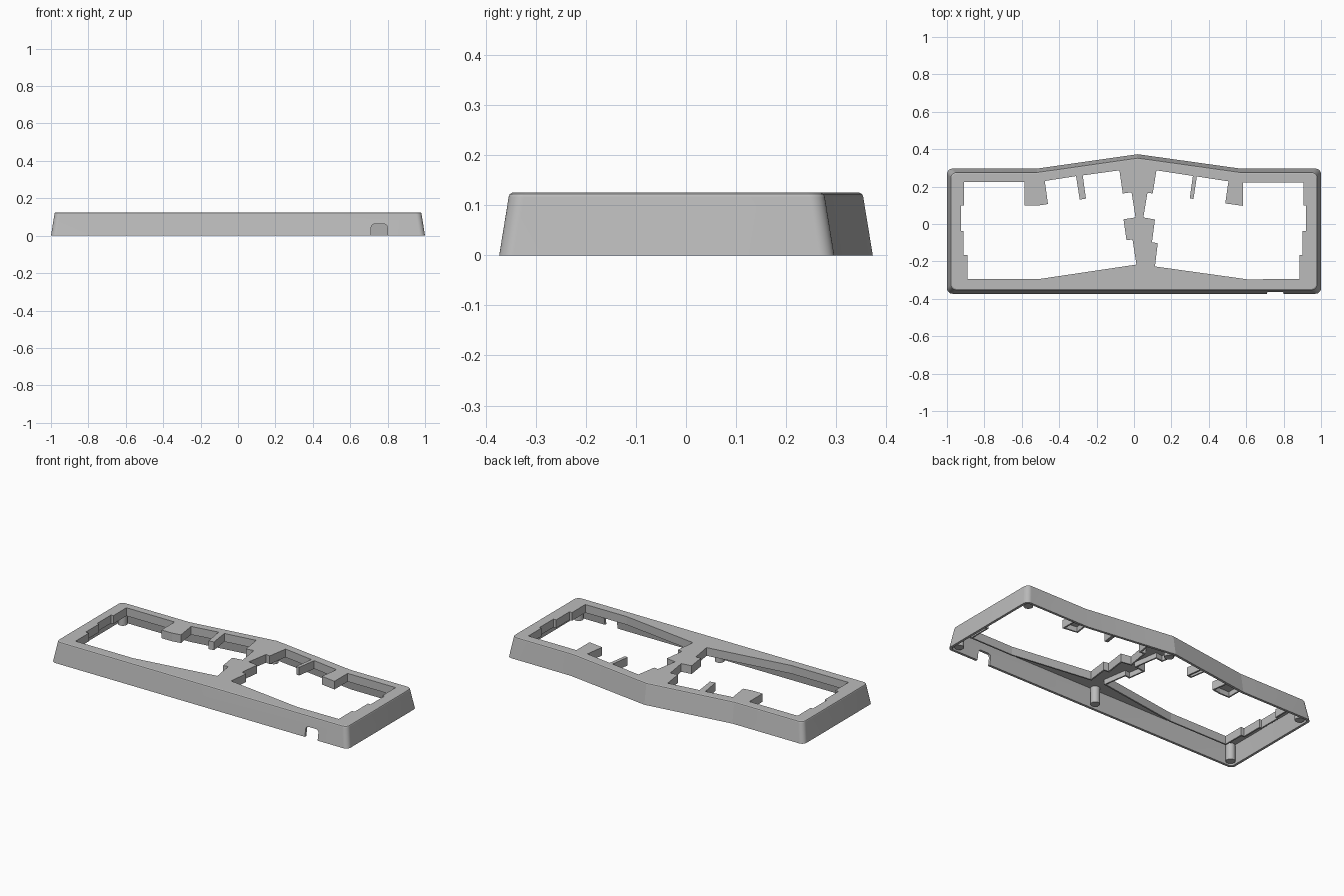
import bpy, bmesh, math
from mathutils import Vector

if "Cube" in bpy.data.objects:
    bpy.data.objects.remove(bpy.data.objects["Cube"], do_unlink=True)

grey = bpy.data.materials.new("case_grey")
grey.use_nodes = True
grey.diffuse_color = (0.5, 0.5, 0.5, 1)
grey.node_tree.nodes["Principled BSDF"].inputs["Base Color"].default_value = (0.5, 0.5, 0.5, 1)

HEIGHT, PLATE_UNDERSIDE, LIP_BOTTOM = 0.125, 0.105, 0.075

# Footprint, counter-clockwise, with a shallow peak at the back
FOOTPRINT = [(-1, -.373), (1, -.373), (1, .296), (.57, .296), (.02, .373), (-.52, .296), (-1, .296)]

# Key openings on either side of the central bridge
RIGHT_OPENING = [
    (-.91, .225), (-.585, .225), (-.585, .098), (-.515, .098), (-.46, .107), (-.477, .23),
    (-.31, .256), (-.29, .13), (-.257, .136), (-.274, .26), (-.078, .287), (-.06, .163),
    (-.013, .17), (.008, .035), (-.056, .025), (-.04, -.087), (-.008, -.082), (.013, -.217),
    (-.505, -.294), (-.89, -.294), (-.89, -.165), (-.912, -.165), (-.912, -.037),
    (-.925, -.037), (-.925, .098), (-.91, .098)]
LEFT_OPENING = [
    (.12, .287), (.315, .257), (.298, .137), (.318, .134), (.336, .254), (.505, .228),
    (.488, .11), (.583, .097), (.583, .223), (.907, .223), (.907, .098), (.92, .098),
    (.92, -.037), (.902, -.037), (.902, -.165), (.885, -.165), (.885, -.294), (.607, -.296),
    (.112, -.227), (.127, -.102), (.096, -.098), (.112, .024), (.05, .035), (.072, .167),
    (.1, .163)]


def offset(points, distance):
    """Move each edge of a counter-clockwise outline inward, keeping mitred corners."""
    pts = [Vector(p) for p in points]
    result = []
    for i, p in enumerate(pts):
        a = (p - pts[i - 1]).normalized()
        b = (pts[(i + 1) % len(pts)] - p).normalized()
        na, nb = Vector((-a.y, a.x)), Vector((-b.y, b.x))
        result.append(p + (na + nb) * distance / (1 + na.dot(nb)))
    return result


def round_corners(points, radius, steps=12):
    """Replace the square corners with arcs and leave shallow bends alone."""
    result = []
    for i, p in enumerate(points):
        a = (p - points[i - 1]).normalized()
        b = (points[(i + 1) % len(points)] - p).normalized()
        if a.dot(b) > 0.5:
            result.append(p)
            continue
        centre = p + (b - a) * radius
        for k in range(steps + 1):
            t = math.pi / 2 * k / steps
            result.append(centre - b * radius * math.cos(t) + a * radius * math.sin(t))
    return result


def finish(bm, name):
    bmesh.ops.recalc_face_normals(bm, faces=bm.faces)
    mesh = bpy.data.meshes.new(name)
    bm.to_mesh(mesh)
    bm.free()
    mesh.materials.append(grey)
    obj = bpy.data.objects.new(name, mesh)
    bpy.context.collection.objects.link(obj)
    return obj


def loft(name, rings, closed_loop=False):
    """Skin matching outlines given as (points, z), capped or joined end to start."""
    bm = bmesh.new()
    loops = [[bm.verts.new((p[0], p[1], z)) for p in pts] for pts, z in rings]
    pairs = list(zip(loops, loops[1:]))
    if closed_loop:
        pairs.append((loops[-1], loops[0]))
    else:
        bm.faces.new(loops[0])
        bm.faces.new(loops[-1])
    for low, high in pairs:
        for i in range(len(low)):
            bm.faces.new((low[i - 1], low[i], high[i], high[i - 1]))
    return finish(bm, name)


def cut(target, cutter):
    cutter.hide_render = True
    mod = target.modifiers.new("cut", "BOOLEAN")
    mod.operation, mod.solver, mod.object = "DIFFERENCE", "EXACT", cutter
    graph = bpy.context.evaluated_depsgraph_get()
    mesh = bpy.data.meshes.new_from_object(target.evaluated_get(graph))
    target.modifiers.clear()
    target.data = mesh
    bpy.data.objects.remove(cutter, do_unlink=True)


def shade(obj):
    bpy.ops.object.select_all(action="DESELECT")
    obj.select_set(True)
    bpy.context.view_layer.objects.active = obj
    bpy.ops.object.shade_smooth_by_angle(angle=math.radians(8))


def outer_ring(inset, z, radius=0.03):
    return round_corners(offset(FOOTPRINT, inset), radius), z


# Sloped shell with a softened top edge, hollowed from below
case = loft("case_shell", [outer_ring(0, 0), outer_ring(.019, .117),
                           outer_ring(.021, .122), outer_ring(.026, HEIGHT)])
cut(case, loft("cavity", [outer_ring(.013, -.01, .02), outer_ring(.032, PLATE_UNDERSIDE, .02)]))

# Key openings, each with a thin lip hanging below the plate
for side, opening in (("right", RIGHT_OPENING), ("left", LEFT_OPENING)):
    cut(case, loft("opening", [(opening, .05), (opening, .2)]))
    ccw = opening[::-1]
    rim = offset(ccw, -.009)
    loft(side + "_opening_lip", [(ccw, LIP_BOTTOM), (ccw, PLATE_UNDERSIDE),
                                 (rim, PLATE_UNDERSIDE), (rim, LIP_BOTTOM)], closed_loop=True)

# Cable port in the front wall, open at the bottom with rounded upper corners
port = [Vector(p) for p in ((.712, -.05), (.798, -.05), (.798, .062), (.712, .062))]
port_cutter = loft("port", [(round_corners(port, .018), -.32), (round_corners(port, .018), -.45)])
for v in port_cutter.data.vertices:
    v.co = (v.co.x, v.co.z, v.co.y)
port_mesh = bmesh.new()
port_mesh.from_mesh(port_cutter.data)
bmesh.ops.recalc_face_normals(port_mesh, faces=port_mesh.faces)
port_mesh.to_mesh(port_cutter.data)
port_mesh.free()
cut(case, port_cutter)
shade(case)

# Screw posts in the corners and at the middle of the front and back
POSTS = {"front_left": (.952, -.327), "front_right": (-.952, -.327), "back_left": (.952, .25),
         "back_right": (-.952, .25), "front_middle": (0, -.325), "back_middle": (.02, .317)}
for place, (x, y) in POSTS.items():
    circle = [(x + .026 * math.cos(k * math.tau / 48), y + .026 * math.sin(k * math.tau / 48))
              for k in range(48)]
    shade(loft(place + "_post", [(circle, .006), (circle, PLATE_UNDERSIDE)]))
